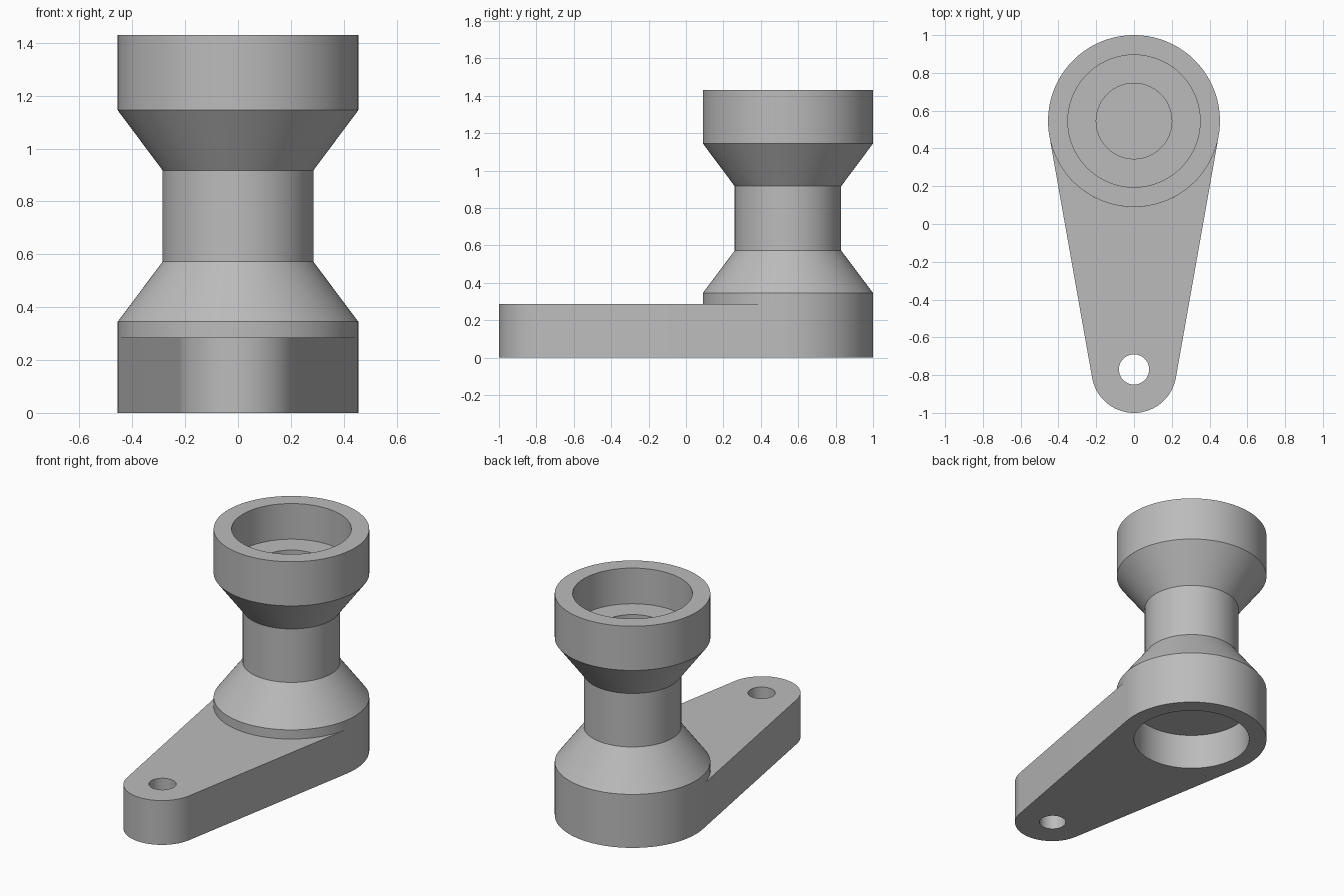
import bpy, bmesh
from math import sin, cos, asin, pi, radians, hypot

cube = bpy.data.objects.get("Cube")
if cube:
    bpy.data.objects.remove(cube, do_unlink=True)

SEGMENTS = 128
POST_Y, POST_R = 0.545, 0.455      # post axis and outer radius
TIP_Y, TIP_R = -0.775, 0.225       # rounded arm end
HOLE_Y, HOLE_R = -0.77, 0.08       # pin hole
ARM_H = 0.286

metal = bpy.data.materials.new("plain_grey")
metal.use_nodes = True
grey = (0.5, 0.5, 0.5, 1)
metal.diffuse_color = grey
metal.node_tree.nodes["Principled BSDF"].inputs["Base Color"].default_value = grey


def finish(bm, name):
    bmesh.ops.recalc_face_normals(bm, faces=bm.faces[:])
    mesh = bpy.data.meshes.new(name)
    bm.to_mesh(mesh)
    bm.free()
    mesh.materials.append(metal)
    obj = bpy.data.objects.new(name, mesh)
    bpy.context.collection.objects.link(obj)
    bpy.ops.object.select_all(action="DESELECT")
    obj.select_set(True)
    bpy.context.view_layer.objects.active = obj
    bpy.ops.object.shade_smooth_by_angle(angle=radians(30))
    return obj


def arc(y, r, start, end, steps):
    angles = [start + (end - start) * i / steps for i in range(steps + 1)]
    return [(r * cos(a), y + r * sin(a)) for a in angles]


def loop(bm, points):
    verts = [bm.verts.new((x, y, 0)) for x, y in points]
    return [bm.edges.new((v, verts[i - 1])) for i, v in enumerate(verts)]


# Post: waisted spool with a bottom recess and a stepped blind bore on top
profile = [(0, 0.23), (0.35, 0.23), (0.35, 0), (POST_R, 0), (POST_R, 0.345),
           (0.285, 0.572), (0.285, 0.917), (POST_R, 1.145), (POST_R, 1.43),
           (0.35, 1.43), (0.35, 1.2), (0.2, 1.2), (0.2, 0.345), (0, 0.345)]
bm = bmesh.new()
verts = [bm.verts.new((r, POST_Y, z)) for r, z in profile]
edges = [bm.edges.new(pair) for pair in zip(verts, verts[1:])]
bmesh.ops.spin(bm, geom=verts + edges, cent=(0, POST_Y, 0), axis=(0, 0, 1),
               angle=2 * pi, steps=SEGMENTS, use_duplicate=False)
bmesh.ops.remove_doubles(bm, verts=bm.verts[:], dist=0.0001)
finish(bm, "post")

# Arm: tangent-sided plate hugging the post, with a round end and pin hole
tilt = asin((POST_R - TIP_R) / (POST_Y - TIP_Y))
outline = (arc(POST_Y, POST_R, -tilt, tilt - pi, SEGMENTS // 2)
           + arc(TIP_Y, TIP_R, tilt - pi, -tilt, SEGMENTS // 2))
bm = bmesh.new()
edges = loop(bm, outline)
edges += loop(bm, arc(HOLE_Y, HOLE_R, 0, 2 * pi, SEGMENTS // 2)[:-1])
bmesh.ops.triangle_fill(bm, edges=edges, use_beauty=True, normal=(0, 0, 1))
result = bmesh.ops.extrude_face_region(bm, geom=bm.faces[:], use_keep_orig=True)
top = [g for g in result["geom"] if isinstance(g, bmesh.types.BMVert)]
bmesh.ops.translate(bm, verts=top, vec=(0, 0, ARM_H))
bm.normal_update()
# Drop the wall that lies against the post
inner = [f for f in bm.faces if abs(f.normal.z) < 0.5
         and all(abs(hypot(v.co.x, v.co.y - POST_Y) - POST_R) < 0.001 for v in f.verts)]
bmesh.ops.delete(bm, geom=inner, context="FACES")
finish(bm, "arm")
